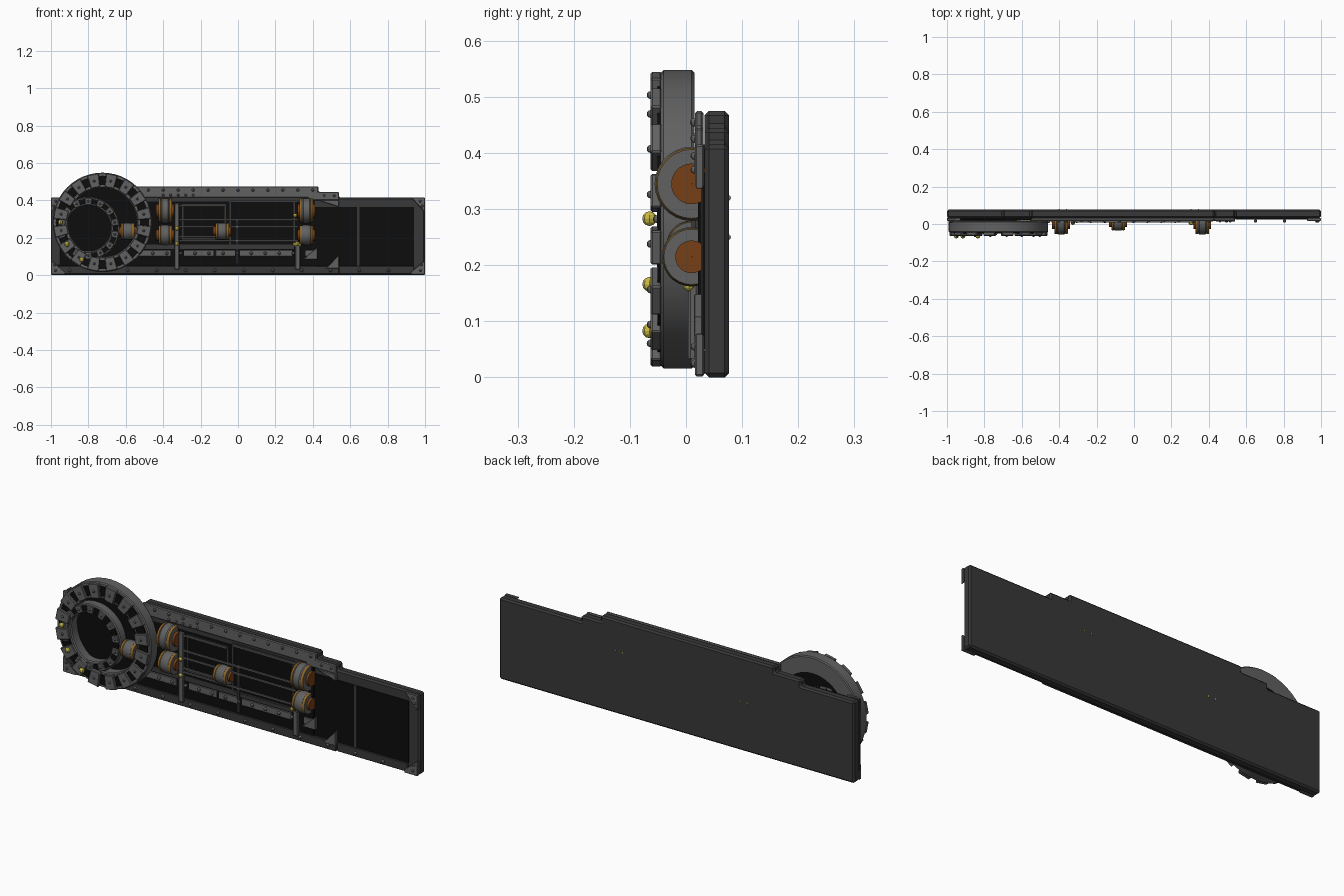
import bpy, bmesh, math
from mathutils import Matrix, Vector

if "Cube" in bpy.data.objects:
    bpy.data.objects.remove(bpy.data.objects["Cube"])

def mat(name, r, g, b):
    m = bpy.data.materials.new(name)
    m.diffuse_color = (r, g, b, 1)
    m.use_nodes = True
    m.node_tree.nodes["Principled BSDF"].inputs["Base Color"].default_value = m.diffuse_color
    return m

DARK = mat("dark_steel", .04, .04, .04)
GREY = mat("grey_steel", .12, .12, .12)
BLACK = mat("black_panel", .004, .004, .004)
BROWN = mat("brown_core", .18, .05, .008)
GOLD = mat("bronze_rim", .27, .13, .02)
YELLOW = mat("yellow_stud", .6, .5, .06)

def finish(name, bm, m, bevel=0, smooth=False):
    bmesh.ops.recalc_face_normals(bm, faces=bm.faces)
    me = bpy.data.meshes.new(name)
    bm.to_mesh(me)
    bm.free()
    ob = bpy.data.objects.new(name, me)
    bpy.context.collection.objects.link(ob)
    for k in (m if isinstance(m, list) else [m]):
        me.materials.append(k)
    if bevel:
        mod = ob.modifiers.new("Bevel", 'BEVEL')
        mod.width, mod.segments = bevel, 1
    if smooth:
        bpy.context.view_layer.objects.active = ob
        ob.select_set(True)
        bpy.ops.object.shade_smooth_by_angle(angle=math.radians(35))
        ob.select_set(False)
    return ob

def prism(name, pts, y0, y1, m, bevel=0):
    """Outline in x,z extruded along y."""
    bm = bmesh.new()
    f = bm.faces.new([bm.verts.new((x, y0, z)) for x, z in pts])
    r = bmesh.ops.extrude_face_region(bm, geom=[f])
    bmesh.ops.translate(bm, vec=(0, y1 - y0, 0),
                        verts=[v for v in r['geom'] if isinstance(v, bmesh.types.BMVert)])
    return finish(name, bm, m, bevel)

def box(name, x0, x1, z0, z1, y0, y1, m, bevel=0):
    return prism(name, [(x0, z0), (x1, z0), (x1, z1), (x0, z1)], y0, y1, m, bevel)

def lathe(name, profile, center, axis, mats, n=40, face_mats=None):
    """Closed (radius, offset) profile spun round the x or y axis."""
    bm = bmesh.new()
    rings = []
    for i in range(n):
        a = 2 * math.pi * i / n
        c, s = math.cos(a), math.sin(a)
        rings.append([bm.verts.new(Vector(center) + (Vector((r * c, t, r * s)) if axis == 'Y'
                      else Vector((t, r * c, r * s)))) for r, t in profile])
    k = len(profile)
    for i in range(n):
        A, B = rings[i], rings[(i + 1) % n]
        for j in range(k):
            f = bm.faces.new((A[j], A[(j + 1) % k], B[(j + 1) % k], B[j]))
            f.material_index = face_mats[j] if face_mats else 0
    return finish(name, bm, mats, 0, True)

def studs(name, points, r, y, m):
    """Small domed rivets facing the front."""
    bm = bmesh.new()
    for x, z in points:
        bmesh.ops.create_uvsphere(bm, u_segments=8, v_segments=6, radius=r,
                                  matrix=Matrix.Translation((x, y, z)))
    return finish(name, bm, m)

# Stepped backing plate
outline = [(-1, 0), (1, 0), (1, .415), (.54, .415), (.54, .445), (.43, .445), (.43, .475),
           (-.55, .475), (-.55, .445), (-.70, .445), (-.70, .415), (-1, .415)]
prism("backing_plate", outline, .033, .077, DARK, .008)

# Dark panels on the front
box("main_panel", -.95, .41, .05, .405, .021, .034, BLACK)
box("step_panel", .41, .64, .05, .365, .029, .034, BLACK)
box("right_panel", .65, .94, .05, .365, .029, .034, BLACK)
box("panel_divider", .635, .65, .05, .365, .027, .034, DARK)
box("left_rail", -1, -.95, .05, .415, .02, .034, DARK, .003)

# Rails
box("bottom_rail", -.96, .54, .005, .05, .017, .034, DARK, .003)
box("bottom_rail_right", .54, .94, .005, .05, .024, .034, DARK, .003)
prism("top_rail", [(-.55, .415), (.375, .415), (.375, .4), (.54, .4), (.54, .445),
                   (.43, .445), (.43, .475), (-.55, .475)], .016, .031, GREY, .004)
box("top_rail_lower_strip", -.53, .375, .395, .415, .019, .034, DARK)
box("cross_strip", -.52, .3, .14, .165, .018, .03, DARK)

# Corner gussets
for sx in (-1, 1):
    prism("lower_corner", [(sx, .002), (sx * .925, .002), (sx * .925, .018), (sx, .08)],
          .016, .032, GREY, .003)
    prism("upper_corner", [(sx, .415), (sx * .925, .415), (sx, .335)], .016, .032, GREY, .003)
prism("step_corner_low", [(.47, .035), (.54, .035), (.54, .11)], .014, .032, GREY, .002)
prism("inner_corner_low", [(.35, .085), (.425, .085), (.425, .15)], .014, .032, GREY, .002)
prism("step_corner_top", [(.43, .4), (.54, .4), (.54, .365)], .014, .032, GREY, .002)

# Rivets on the rails
studs("bottom_rivets", [(-.9 + i * .155, .026) for i in range(12)], .009, .016, GREY)
studs("top_rivets", [(-.48 + i * .08, .455) for i in range(12)], .008, .015, GREY)
studs("top_rivets_lower", [(-.40 + i * .04, .428) for i in range(5)]
      + [(.46, .425), (.515, .425)], .007, .015, GREY)
studs("corner_rivets", [(s * x, z) for s in (-1, 1) for x, z in
                        ((.975, .025), (.98, .055), (.975, .395), (.985, .37))], .007, .015, GREY)

# Bolted shelf strip
for x0, x1 in ((-.57, -.36), (-.29, -.13), (-.12, -.015), (.01, .29), (.36, .42)):
    box("shelf_strip", x0, x1, .1, .135, .016, .024, GREY, .002)
studs("shelf_bolts", [(-.53 + i * .075, .117) for i in range(12)], .009, .014, GREY)

# Inner frames behind the rods
def frame(name, x0, x1, z0, z1, w=.008):
    for a in ((x0, x1, z0, z0 + w), (x0, x1, z1 - w, z1), (x0, x0 + w, z0, z1), (x1 - w, x1, z0, z1)):
        box(name, *a, .016, .024, DARK)
frame("left_inner_frame", -.30, -.065, .19, .38)
frame("right_inner_frame", -.045, .305, .15, .405)

# Posts and horizontal rods
box("left_post", -.34, -.313, .03, .385, .004, .022, GREY, .004)
box("right_post", .305, .333, .03, .18, .004, .022, GREY, .004)
box("middle_post", -.012, .0, .06, .3, .01, .022, DARK)
for x0, x1, z in ((-.33, .32, .295), (-.33, .32, .258), (-.33, .32, .185),
                  (-.33, -.07, .372), (-.04, .32, .395), (-.33, -.1, .205)):
    box("rod", x0, x1, z - .004, z + .004, .007, .015, GREY)
studs("yellow_pins", [(-.327, .25), (-.327, .168), (.305, .32), (.318, .168), (.33, .165),
                      (.303, .165)], .011, .005, YELLOW)

# Rollers with bronze rims and brown cores
def roller(x, z, r, y=.01, w=.036):
    c = r * .55
    prof = [(.0005, -w - .012), (c, -w - .012), (c, -w), (r * .93, -w), (r * .97, -w + .004),
            (r * .97, -w + .012), (r * .93, -w + .014), (r, -w + .02)]
    full = prof + [(a, -b) for a, b in reversed(prof)]
    fm = [1, 1, 0, 2, 2, 2, 0, 0, 0, 2, 2, 2, 0, 1, 1, 1]
    lathe("roller", full, (x, y, z), 'X', [GREY, BROWN, GOLD], 28, fm)
for x in (-.39, .365):
    roller(x, .345, .066)
    roller(x, .215, .053)
roller(-.085, .235, .045)
roller(-.59, .235, .045, -.015)

# Rings with teeth
def ring(name, cx, cz, r0, r1, y0, y1, teeth, width, lift, skip=()):
    b = .005
    lathe(name, [(r0, y1), (r0, y0 + b), (r0 + b, y0), (r1 - b, y0), (r1, y0 + b),
                 (r1, y1 - b), (r1 - b, y1)], (cx, 0, cz), 'Y', [GREY], 48)
    g = (r1 - r0) * .2
    lathe(name + "_groove", [(r0 + g, y0 + .002), (r0 + g, y0 - .006), (r1 - g, y0 - .006),
                             (r1 - g, y0 + .002)], (cx, 0, cz), 'Y', [BLACK], 48)
    for i in range(teeth):
        if i in skip:
            continue
        a = 2 * math.pi * (i + .5) / teeth
        u, v = (math.cos(a), math.sin(a)), (-math.sin(a), math.cos(a))
        h = width / 2
        pts = [(cx + u[0] * r + v[0] * t, cz + u[1] * r + v[1] * t)
               for r, t in ((r0 + .004, -h * .8), (r1 - .004, -h), (r1 - .004, h), (r0 + .004, h * .8))]
        prism(name + "_tooth", pts, y0 - lift, y0 + .002, GREY, .003)
        studs(name + "_rivet", [(cx + u[0] * (r0 + r1) / 2, cz + u[1] * (r0 + r1) / 2)],
              .007, y0 - lift, GREY)

ring("large_ring", -.725, .282, .185, .266, -.045, .015, 16, .062, .018)
ring("small_ring", -.80, .25, .122, .168, -.04, .012, 14, .04, .012)
lathe("ring_back_disc", [(.0005, .004), (.188, .004), (.188, .012), (.0005, .012)],
      (-.725, 0, .282), 'Y', [BLACK], 48)
studs("yellow_studs", [(-.95, .283), (-.915, .166), (-.835, .083)], .013, -.065, YELLOW)
# Pin ends showing through the back
studs("back_pins", [(.345, .32), (.305, .32), (-.4, .25), (-.36, .25)], .005, .075, YELLOW)
